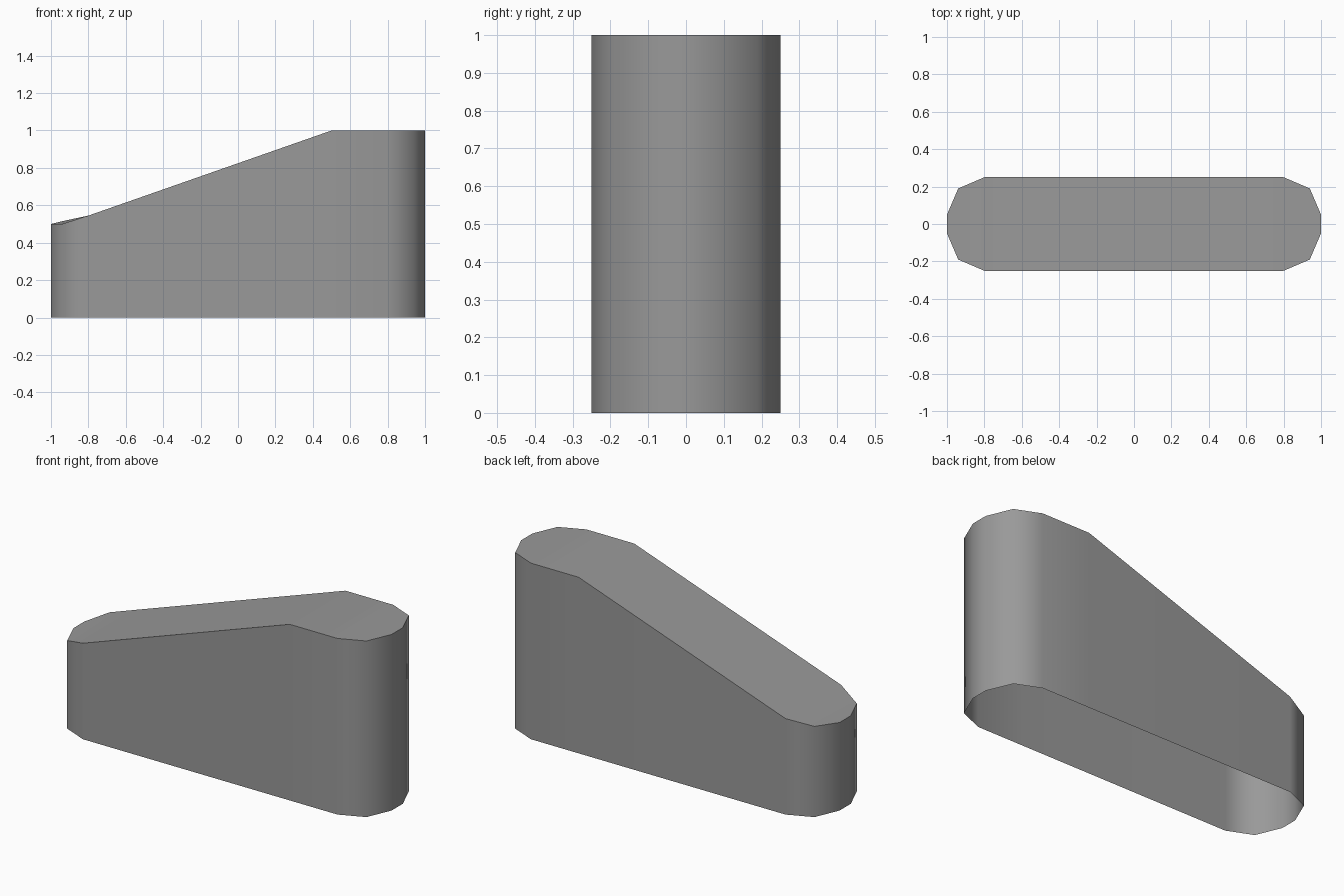
import bpy
import bmesh
import math

cube = bpy.data.objects.get("Cube")
if cube:
    bpy.data.objects.remove(cube, do_unlink=True)

grey = bpy.data.materials.new("mid grey")
grey.use_nodes = True
colour = (0.32, 0.32, 0.32, 1)
grey.diffuse_color = colour
grey.node_tree.nodes["Principled BSDF"].inputs["Base Color"].default_value = colour

# Outline of one rounded end, mirrored to make the whole plan
front_half = [(-1, -0.05), (-0.94, -0.19), (-0.8, -0.25), (0.5, -0.25),
              (0.8, -0.25), (0.94, -0.19), (1, -0.05)]
outline = front_half + [(x, -y) for x, y in reversed(front_half)]


def roof_height(x, y):
    """Level at the tall end, sloping down to a blunt low end."""
    if x >= 0.5:
        return 1
    if x < -0.9:
        return 0.515 if x > -1 and y > 0 else 0.5
    return 1 - 0.35 * (0.5 - x)


bm = bmesh.new()
base = [bm.verts.new((x, y, 0)) for x, y in outline]
rim = [bm.verts.new((x, y, roof_height(x, y))) for x, y in outline]
count = len(outline)

# Side walls, open underneath
for i in range(count):
    j = (i + 1) % count
    bm.faces.new((base[i], base[j], rim[j], rim[i]))

# Roof, in strips between the front and back edges
for i in range(len(front_half) - 1):
    bm.faces.new((rim[i], rim[i + 1], rim[count - 2 - i], rim[count - 1 - i]))

mesh = bpy.data.meshes.new("sloped_shell")
bm.to_mesh(mesh)
bm.free()
mesh.materials.append(grey)

shell = bpy.data.objects.new("sloped_shell", mesh)
bpy.context.collection.objects.link(shell)
bpy.context.view_layer.objects.active = shell
shell.select_set(True)
bpy.ops.object.shade_smooth_by_angle(angle=math.radians(50))

# Keep the long flat walls evenly shaded
weighted = shell.modifiers.new("even_shading", 'WEIGHTED_NORMAL')
weighted.keep_sharp = True
